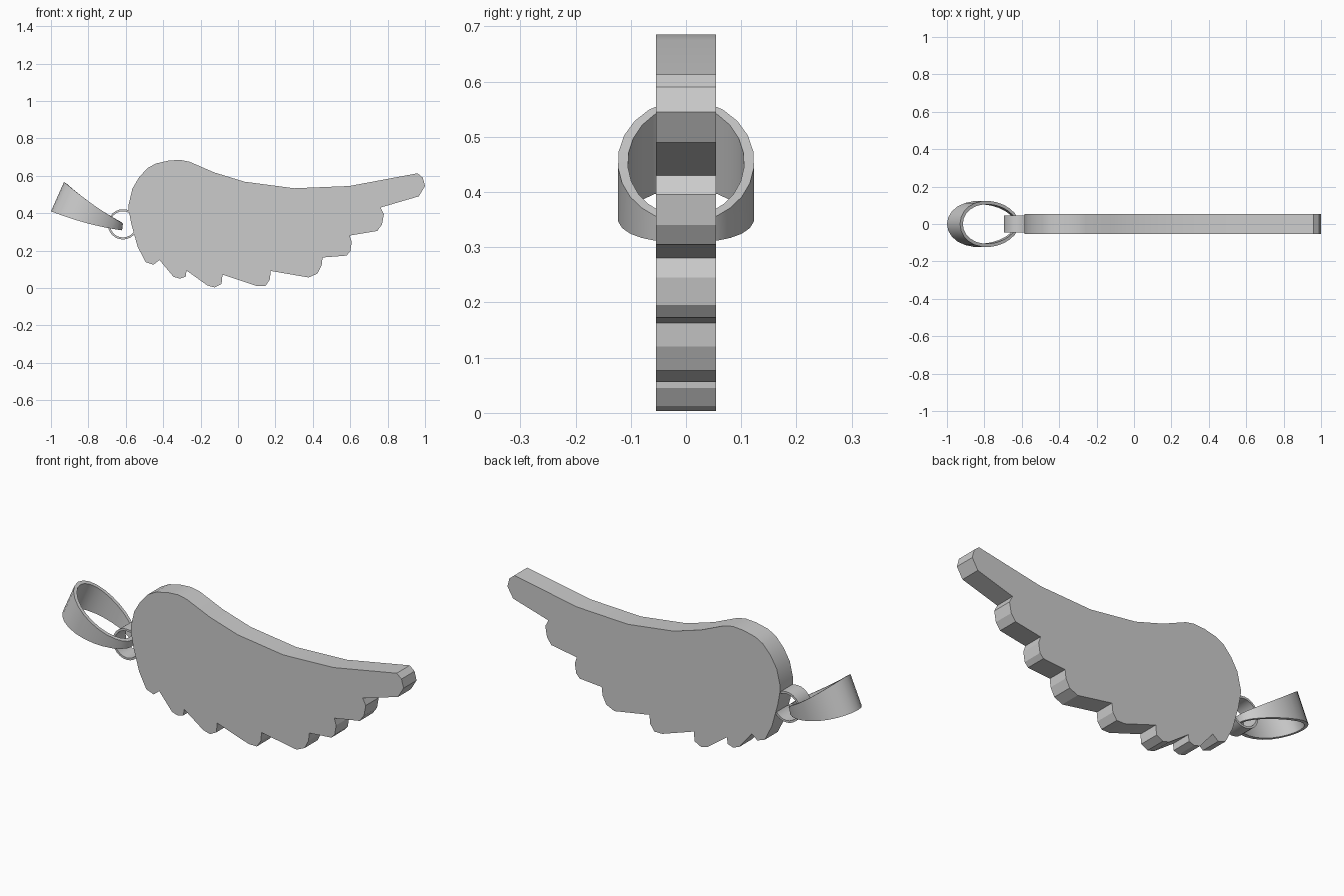
import bpy, bmesh
from math import sin, cos, pi
from mathutils import Vector

if "Cube" in bpy.data.objects:
    bpy.data.objects.remove(bpy.data.objects["Cube"])


def finish(name, bm, angle=0.5):
    bmesh.ops.recalc_face_normals(bm, faces=bm.faces)
    me = bpy.data.meshes.new(name)
    bm.to_mesh(me)
    bm.free()
    ob = bpy.data.objects.new(name, me)
    bpy.context.collection.objects.link(ob)
    bpy.ops.object.select_all(action='DESELECT')
    ob.select_set(True)
    bpy.context.view_layer.objects.active = ob
    bpy.ops.object.shade_smooth_by_angle(angle=angle)
    return ob


def loop_band(name, sections):
    """Closed loop of four-cornered cross-sections."""
    bm = bmesh.new()
    rings = [[bm.verts.new(p) for p in s] for s in sections]
    for i, a in enumerate(rings):
        b = rings[(i + 1) % len(rings)]
        for k in range(4):
            m = (k + 1) % 4
            bm.faces.new((a[k], a[m], b[m], b[k]))
    return finish(name, bm)


# Wing: feathered outline (x, z) extruded through its thickness
outline = [
    (-.585, .445), (-.565, .53), (-.53, .59), (-.485, .64), (-.44, .665),
    (-.37, .681), (-.31, .685), (-.26, .675), (-.125, .617), (.035, .568),
    (.30, .533), (.595, .545), (.96, .613), (.988, .59), (1.0, .545),
    (.967, .49), (.762, .43), (.78, .395), (.77, .34), (.745, .305),
    (.597, .28), (.608, .245), (.60, .195), (.58, .173), (.452, .163),
    (.447, .12), (.425, .077), (.378, .056), (.175, .091), (.17, .045),
    (.147, .011), (.10, .011), (-.083, .072), (-.088, .022), (-.125, .003),
    (-.163, .013), (-.275, .093), (-.28, .06), (-.31, .05), (-.345, .06),
    (-.42, .15), (-.452, .124), (-.495, .139), (-.537, .222), (-.57, .34),
    (-.585, .42)]
bm = bmesh.new()
front = bm.faces.new([bm.verts.new((x, -.054, z)) for x, z in outline])
ext = bmesh.ops.extrude_face_region(bm, geom=[front])
verts = [v for v in ext['geom'] if isinstance(v, bmesh.types.BMVert)]
bmesh.ops.translate(bm, verts=verts, vec=(0, .108, 0))
finish("wing", bm, 0.35)

# Jump ring: thin wide band joining wing and bail
N = 24
sections = []
for i in range(N):
    a = 2 * pi * i / N
    sections.append([(-.615 + r * cos(a), y, .34 + r * sin(a))
                     for r, y in ((.081, -.046), (.081, .046), (.07, .046), (.07, -.046))])
loop_band("jump_ring", sections)

# Bail: tapered band looping from a wide outer end to a narrow inner end
top0, top1 = Vector((-.93, 0, .567)), Vector((-.615, 0, .345))
low0, low1 = Vector((-1.0, 0, .41)), Vector((-.62, 0, .308))


def bail_point(p, q, a, inset):
    length = (q - p).length
    s = .5 - (.5 - inset / length) * cos(a)
    v = p.lerp(q, s)
    v.y = (.123 - inset) * sin(a) * (1 + .1 * cos(a))
    v.z -= .012 * sin(a) ** 2
    return v


sections = []
for i in range(N):
    a = 2 * pi * i / N
    sections.append([bail_point(top0, top1, a, 0), bail_point(low0, low1, a, 0),
                     bail_point(low0, low1, a, .018), bail_point(top0, top1, a, .018)])
loop_band("bail", sections)
